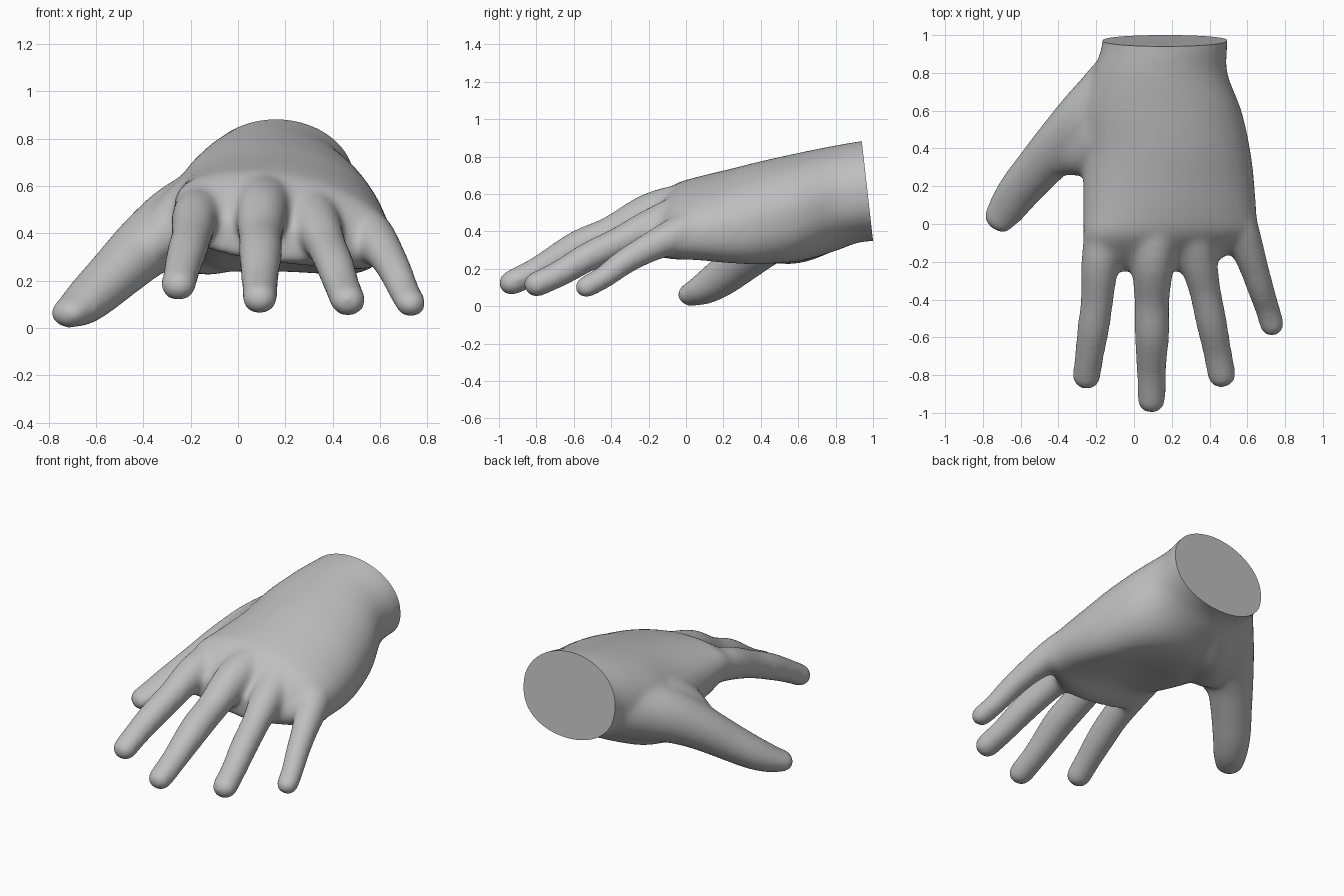
import bpy, bmesh, math
from mathutils import Vector

cube = bpy.data.objects.get("Cube")
if cube:
    bpy.data.objects.remove(cube, do_unlink=True)

SIDES = 32


def spline(rows, steps=6):
    """Smooth curve through rows of numbers of any width."""
    p = [Vector(r) for r in rows]
    p = [p[0] * 2 - p[1]] + p + [p[-1] * 2 - p[-2]]
    out = []
    for a, b, c, d in zip(p, p[1:], p[2:], p[3:]):
        for k in range(steps):
            t = k / steps
            out.append((b * 2 + (c - a) * t + (a * 2 - b * 5 + c * 4 - d) * t ** 2
                        + (b * 3 - a - c * 3 + d) * t ** 3) * 0.5)
    return out + [p[-2]]


def loft(bm, rings):
    """Join rings of points into a closed shell."""
    loops = [[bm.verts.new(co) for co in ring] for ring in rings]
    for a, b in zip(loops, loops[1:]):
        for i in range(SIDES):
            j = (i + 1) % SIDES
            bm.faces.new((a[i], a[j], b[j], b[i]))
    bm.faces.new(loops[0][::-1])
    bm.faces.new(loops[-1])


def palm_ring(row):
    """Domed back, flatter and slightly hollow underside."""
    y, left, right, top, bottom, tilt, hollow = row
    xc, w = (left + right) / 2, (right - left) / 2
    zc, h = (top + bottom) / 2, (top - bottom) / 2
    ring = []
    for i in range(SIDES):
        a = math.tau * i / SIDES
        u, s = math.cos(a), math.sin(a)
        z = h * s if s >= 0 else -h * abs(s) ** 0.8 + hollow * s ** 6
        ring.append((xc + w * u, y, zc + z + tilt * w * u))
    return ring


def finger(bm, rows, flat=0.12):
    """Tapered tube from base to tip; rows are x, y, z, radius; flat widens the tip."""
    path = spline(rows)
    rings = []
    for i, p in enumerate(path):
        d = (path[min(i + 1, len(path) - 1)] - path[max(i - 1, 0)]).to_3d()
        side = d.cross(Vector((0, 0, 1))).normalized()
        up = side.cross(d).normalized()
        side *= 1 + flat * (i / (len(path) - 1)) ** 3
        centre = Vector(p[:3])
        rings.append([centre + (side * math.cos(a) + up * math.sin(a)) * p[3]
                      for a in (math.tau * k / SIDES for k in range(SIDES))])
    # rounded finger tip
    tip, d, last = Vector(path[-1][:3]), d.normalized(), rings[-1]
    for k in range(1, 8):
        a = math.pi / 2 * k / 8
        rings.append([tip + (co - tip) * math.cos(a) + d * path[-1][3] * math.sin(a)
                      for co in last])
    loft(bm, rings)


# Wrist and palm sections: y, left, right, top, bottom, tilt, hollow
palm = [
    (1.15, -.165, .505, .90, .34, 0, 0),
    (.95, -.17, .495, .885, .345, 0, 0),
    (.8, -.22, .495, .86, .295, .0, 0),
    (.6, -.28, .57, .82, .19, -.01, .05),
    (.4, -.27, .615, .775, .16, -.05, .1),
    (.25, -.27, .635, .735, .175, -.09, .12),
    (.05, -.27, .65, .68, .225, -.14, .09),
    (-.06, -.27, .65, .635, .255, -.18, .05),
    (-.16, -.265, .5, .55, .275, -.17, .01),
    (-.25, -.23, .37, .45, .29, -.12, 0),
]

# Digits, base to tip
index = [(-.1, .15, .53, .1), (-.155, -.03, .505, .102), (-.18, -.2, .47, .1),
         (-.195, -.4, .39, .086), (-.215, -.55, .325, .083), (-.237, -.7, .245, .073),
         (-.252, -.81, .18, .068)]
middle = [(.13, .15, .57, .1), (.115, -.03, .54, .112), (.10, -.2, .49, .112),
          (.095, -.4, .39, .093), (.095, -.58, .315, .09), (.092, -.78, .2, .074),
          (.092, -.935, .124, .068)]
ring = [(.27, .15, .53, .1), (.31, -.03, .485, .108), (.342, -.2, .415, .1),
        (.375, -.35, .345, .084), (.41, -.52, .265, .08), (.44, -.67, .178, .072),
        (.465, -.8, .116, .069)]
little = [(.48, .15, .45, .1), (.55, 0, .4, .102), (.596, -.12, .35, .09),
          (.635, -.23, .295, .077), (.67, -.34, .23, .07), (.703, -.44, .155, .063),
          (.732, -.535, .102, .06)]
thumb = [(.04, .83, .56, .2), (-.1, .68, .5, .195), (-.25, .55, .44, .168),
         (-.385, .425, .35, .138), (-.505, .295, .24, .117), (-.6, .185, .15, .102),
         (-.665, .095, .092, .085), (-.715, .025, .062, .064)]

bm = bmesh.new()
loft(bm, [palm_ring(r) for r in spline(palm)])
for digit in (index, middle, ring, little):
    finger(bm, digit)
finger(bm, thumb, flat=0.35)
# saddle of skin between thumb and back of hand
finger(bm, [(.05, .7, .55, .22), (-.13, .5, .495, .18), (-.25, .4, .435, .14),
            (-.36, .365, .36, .1)])
# fleshy pad under the thumb base
finger(bm, [(.03, .75, .46, .17), (-.1, .58, .39, .165), (-.2, .45, .355, .13)])
bmesh.ops.recalc_face_normals(bm, faces=bm.faces)
blank_mesh = bpy.data.meshes.new("hand_blank")
bm.to_mesh(blank_mesh)
bm.free()

# Fuse the shells into one skin and soften the joins
blank = bpy.data.objects.new("hand_blank", blank_mesh)
bpy.context.collection.objects.link(blank)
fuse = blank.modifiers.new("fuse", 'REMESH')
fuse.mode = 'VOXEL'
fuse.voxel_size = 0.014
soften = blank.modifiers.new("soften", 'SMOOTH')
soften.factor = 0.5
soften.iterations = 30
deps = bpy.context.evaluated_depsgraph_get()
mesh = bpy.data.meshes.new_from_object(blank.evaluated_get(deps))
mesh.name = "hand"
bpy.data.objects.remove(blank, do_unlink=True)

# Flat cut at the wrist
bm = bmesh.new()
bm.from_mesh(mesh)
cut = bmesh.ops.bisect_plane(bm, geom=bm.verts[:] + bm.edges[:] + bm.faces[:],
                             plane_co=(0, .97, .615), plane_no=(0, .53, .06),
                             clear_outer=True)
rim = [e for e in cut["geom_cut"] if isinstance(e, bmesh.types.BMEdge)]
bmesh.ops.edgeloop_fill(bm, edges=rim)
bmesh.ops.recalc_face_normals(bm, faces=bm.faces)
bm.to_mesh(mesh)
bm.free()

# Single plain colour
grey = bpy.data.materials.new("mid_grey")
grey.use_nodes = True
colour = (0.52, 0.52, 0.52, 1)
grey.diffuse_color = colour
grey.node_tree.nodes["Principled BSDF"].inputs["Base Color"].default_value = colour
mesh.materials.clear()
mesh.materials.append(grey)

hand = bpy.data.objects.new("hand", mesh)
bpy.context.collection.objects.link(hand)
for o in bpy.context.selected_objects:
    o.select_set(False)
hand.select_set(True)
bpy.context.view_layer.objects.active = hand
bpy.ops.object.shade_smooth_by_angle(angle=math.radians(50))
